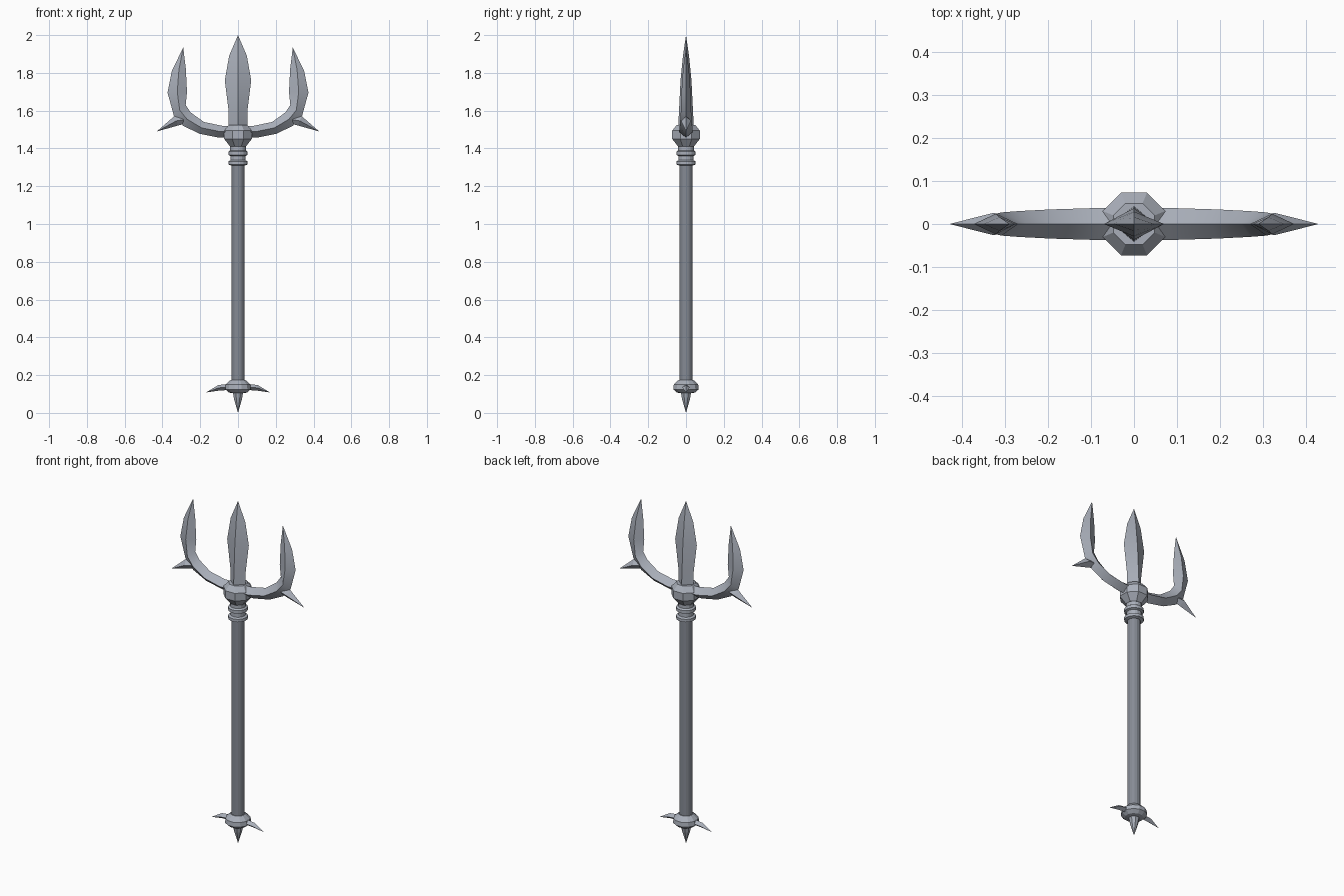
import bpy, bmesh, math
from mathutils import Vector

cube = bpy.data.objects.get("Cube")
if cube:
    bpy.data.objects.remove(cube)


def material(name, colour):
    m = bpy.data.materials.new(name)
    m.use_nodes = True
    m.diffuse_color = colour
    bsdf = next(n for n in m.node_tree.nodes if n.type == 'BSDF_PRINCIPLED')
    bsdf.inputs["Base Color"].default_value = colour
    return m


steel = material("steel grey", (0.40, 0.43, 0.49, 1))
dark = material("dark shaft grey", (0.24, 0.26, 0.30, 1))


def loft(name, rings, mat, smooth=None):
    """Skin a list of equal rings; a ring of tiny size closes to a point."""
    bm = bmesh.new()
    loops = [[bm.verts.new(p) for p in ring] for ring in rings]
    n = len(loops[0])
    for a, b in zip(loops, loops[1:]):
        for i in range(n):
            j = (i + 1) % n
            bm.faces.new((a[i], a[j], b[j], b[i]))
    bm.faces.new(loops[0][::-1])
    bm.faces.new(loops[-1])
    bmesh.ops.remove_doubles(bm, verts=bm.verts, dist=0.0005)
    bmesh.ops.recalc_face_normals(bm, faces=bm.faces)
    mesh = bpy.data.meshes.new(name)
    bm.to_mesh(mesh)
    bm.free()
    mesh.materials.append(mat)
    ob = bpy.data.objects.new(name, mesh)
    bpy.context.collection.objects.link(ob)
    if smooth:
        bpy.ops.object.select_all(action='DESELECT')
        ob.select_set(True)
        bpy.context.view_layer.objects.active = ob
        bpy.ops.object.shade_smooth_by_angle(angle=math.radians(smooth))
    return ob


def turned(name, profile, sides, mat, smooth=None):
    """Lathe (radius, z) pairs around the z axis, flats facing front and sides."""
    angles = [math.tau * (i + 0.5) / sides for i in range(sides)]
    rings = [[(r * math.cos(a), r * math.sin(a), z) for a in angles] for r, z in profile]
    return loft(name, rings, mat, smooth)


def blade(name, sections, side=1, smooth=None):
    """Diamond sections: outer edge (x, z), inner edge (x, z), half thickness."""
    rings = []
    for (ox, oz), (ix, iz), t in sections:
        outer, inner = Vector((ox * side, 0, oz)), Vector((ix * side, 0, iz))
        mid, ridge = (outer + inner) / 2, Vector((0, t, 0))
        rings.append([outer, mid - ridge, inner, mid + ridge])
    return loft(name, rings, steel, smooth)


# Shaft and its collars
turned("shaft", [(0.035, 0.15), (0.035, 1.40)], 16, dark)
turned("collar", [(0.037, 1.31), (0.052, 1.315), (0.052, 1.332), (0.04, 1.338),
                  (0.04, 1.36), (0.052, 1.365), (0.052, 1.383), (0.042, 1.39),
                  (0.042, 1.43)], 16, steel)

# Faceted hub under the prongs
turned("hub", [(0.045, 1.41), (0.079, 1.45), (0.079, 1.495), (0.052, 1.525)], 8, steel)

# Pommel and end spike
turned("pommel", [(0.04, 0.175), (0.067, 0.15), (0.07, 0.125), (0.05, 0.108), (0.03, 0.104)],
       12, steel)
turned("end_spike", [(0.03, 0.11), (0.022, 0.07), (0, 0)], 8, steel)

# Centre prong
blade("centre_prong", [((-w, z), (w, z), t) for w, z, t in (
    (0.05, 1.50, 0.042), (0.05, 1.60, 0.037), (0.07, 1.76, 0.029),
    (0.047, 1.89, 0.016), (0, 2.0, 0))], smooth=30)

# Side prongs, barbs and pommel wings, mirrored left and right
for label, side in (("left", 1), ("right", -1)):
    blade(label + "_prong", [
        ((0.03, 1.46), (0.03, 1.52), 0.038),
        ((0.10, 1.457), (0.085, 1.52), 0.037),
        ((0.205, 1.478), (0.18, 1.54), 0.034),
        ((0.29, 1.52), (0.25, 1.59), 0.03),
        ((0.34, 1.575), (0.277, 1.63), 0.027),
        ((0.373, 1.695), (0.27, 1.70), 0.024),
        ((0.35, 1.81), (0.276, 1.82), 0.016),
        ((0.29, 1.935), (0.29, 1.935), 0)], side, 30)
    blade(label + "_barb", [
        ((0.27, 1.535), (0.275, 1.575), 0.014),
        ((0.315, 1.522), (0.338, 1.57), 0.026),
        ((0.43, 1.49), (0.43, 1.49), 0)], side)
    blade(label + "_wing", [
        ((0.04, 0.122), (0.04, 0.155), 0.02),
        ((0.10, 0.118), (0.105, 0.147), 0.018),
        ((0.17, 0.108), (0.17, 0.108), 0)], side)
